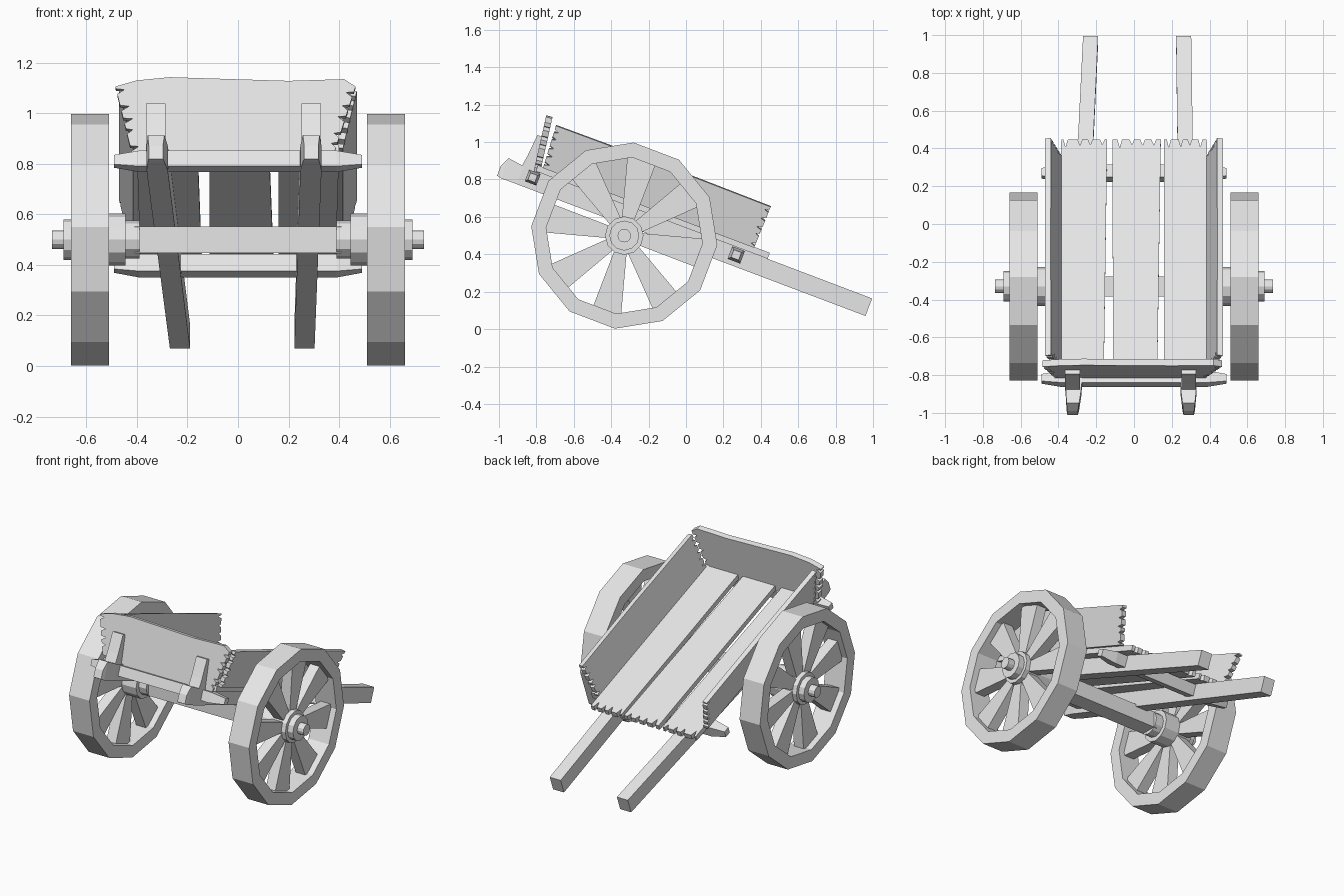
import bpy, bmesh, math, random
from mathutils import Vector

random.seed(4)
cube = bpy.data.objects.get("Cube")
if cube:
    bpy.data.objects.remove(cube)

TILT = math.radians(20.7)      # the whole bed slopes down to the rear
AXLE_Y, AXLE_Z = -0.33, 0.5

wood = bpy.data.materials.new("pale_grey_wood")
wood.use_nodes = True
wood.diffuse_color = (0.8, 0.8, 0.8, 1)
wood.node_tree.nodes["Principled BSDF"].inputs["Base Color"].default_value = (0.8, 0.8, 0.8, 1)


def loft(name, rings, closed=False, tilted=False):
    """Skin a row of equal point rings; cap the ends unless closed."""
    bm = bmesh.new()
    rows = [[bm.verts.new(p) for p in ring] for ring in rings]
    pairs = list(zip(rows, rows[1:])) + ([(rows[-1], rows[0])] if closed else [])
    for a, b in pairs:
        for i in range(len(a)):
            j = (i + 1) % len(a)
            bm.faces.new((a[i], a[j], b[j], b[i]))
    if not closed:
        bm.faces.new(rows[0])
        bm.faces.new(rows[-1])
    bmesh.ops.recalc_face_normals(bm, faces=bm.faces)
    mesh = bpy.data.meshes.new(name)
    bm.to_mesh(mesh)
    bm.free()
    mesh.materials.append(wood)
    obj = bpy.data.objects.new(name, mesh)
    bpy.context.collection.objects.link(obj)
    if tilted:
        obj.rotation_euler.x = -TILT
    return obj


def board(name, outline, origin, across, along, offset):
    """Extrude a 2D outline lying in the plane of two axes, inside the tilted bed."""
    o, a, b, t = map(Vector, (origin, across, along, offset))
    front = [o + a * p[0] + b * p[1] for p in outline]
    return loft(name, [front, [p + t for p in front]], tilted=True)


def splintered(p, q, count, depth):
    """Edge from p to q with V notches cut to its left."""
    p, q = Vector(p), Vector(q)
    d = q - p
    n = Vector((-d.y, d.x)).normalized()
    points = [p]
    for i in range(count):
        t = (i + 0.5 + random.uniform(-0.15, 0.15)) / count
        w = 0.2 / count
        points += [p + d * (t - w), p + d * t + n * depth * random.uniform(0.7, 1.2),
                   p + d * (t + w)]
    return points + [q]


def bar_ring(x, y, z, h):
    return [(x, y + sy * h, z + sz * h) for sy, sz in ((-1, -1), (1, -1), (1, 1), (-1, 1))]


def circle(x, r, sides, phase=0.0):
    return [(x, AXLE_Y + r * math.cos(phase + math.tau * i / sides),
             AXLE_Z + r * math.sin(phase + math.tau * i / sides)) for i in range(sides)]


# Shafts: tapered tip at the front, converging slightly to the rear
for side, front_x, rear_x in (("right", -0.325, -0.23), ("left", 0.29, 0.263)):
    rings = []
    for u, low, high, half in ((-1.235, 0.41, 0.465, 0.028), (-1.21, 0.405, 0.52, 0.033),
                               (-1.12, 0.405, 0.508, 0.042), (0.873, 0.405, 0.505, 0.04)):
        c = front_x + (rear_x - front_x) * (u + 1.235) / 2.1
        rings.append([(c - half, u, low), (c + half, u, low), (c + half, u, high), (c - half, u, high)])
    loft(side + "_shaft", rings, tilted=True)
    # Knee brace holding the front board
    profile = [(-1.13, 0.5), (-1.12, 0.57), (-1.11, 0.69), (-1.07, 0.69), (-1.04, 0.5)]
    loft(side + "_brace", [[(front_x + s * 0.039, u, v) for u, v in profile] for s in (-1, 1)],
         tilted=True)

# Cross bars with tapered ends
for name, u, v, half in (("front_crossbar", -1.053, 0.468, 0.033), ("rear_crossbar", 0.111, 0.466, 0.036)):
    loft(name, [bar_ring(x, u, v, h) for x, h in
                ((-0.49, half * 0.6), (-0.39, half), (0.39, half), (0.49, half * 0.6))], tilted=True)

# Floor planks, splintered at the rear
for name, f0, f1, r0, r1 in (("right_plank", -0.4, -0.16, -0.385, -0.142),
                             ("middle_plank", -0.112, 0.123, -0.113, 0.142),
                             ("left_plank", 0.16, 0.4, 0.16, 0.385)):
    outline = [(f0, -1.05), (f1, -1.05)] + splintered((r1, 0.275), (r0, 0.275), 4, 0.04)
    board(name, outline, (0, 0, 0.506), (1, 0, 0), (0, 1, 0), (0, 0, 0.034))

# Flared side boards, splintered at both ends
for name, s in (("right_side_board", -1), ("left_side_board", 1)):
    outline = splintered((0.187, 0), (0.193, 1), 5, 0.03)
    outline += [(-0.4, 1.02)] + splintered((-1.035, 1), (-1.02, 0), 5, 0.03)
    # Notches run along the unit height, so the outline is scaled by the flare vector
    board(name, outline, (s * 0.385, 0, 0.54), (0, 1, 0), (s * 0.055, 0, 0.236), (s * 0.03, 0, -0.005))

# Front board, leaning forward, with ragged sides and a wavy top
top = [(0.42, 0.3), (0.2, 0.293), (-0.27, 0.308), (-0.4, 0.295)]
outline = splintered((0.38, 0), (0.465, 0.27), 5, 0.03) + top
outline += splintered((-0.485, 0.27), (-0.42, 0), 5, 0.03)
board("front_board", outline, (0, -1.06, 0.5), (1, 0, 0), (0, -0.14, 0.99), (0, 0.035, 0.004))

# Axle beam between the wheels
loft("axle_beam", [bar_ring(x, AXLE_Y, AXLE_Z, 0.053) for x in (-0.41, 0.41)])

# Wheels
PHASE = math.radians(24.2)
for side, s in (("right", -1), ("left", 1)):
    # Twelve-sided rim
    rim = [circle(s * x, r, 12, PHASE) for x, r in
           ((0.51, 0.5), (0.66, 0.5), (0.66, 0.42), (0.51, 0.42))]
    loft(side + "_wheel_rim", rim, closed=True)
    # Stepped hub and axle tip
    hub = ((0.39, 0.075), (0.445, 0.075), (0.445, 0.103), (0.65, 0.103), (0.65, 0.08),
           (0.69, 0.08), (0.69, 0.036), (0.735, 0.036))
    loft(side + "_wheel_hub", [circle(s * x, r, 12) for x, r in hub])
    # Eight spokes widening towards the rim
    for k in range(8):
        a = math.radians(32 + 45 * k)
        out = Vector((0, math.cos(a), math.sin(a)))
        wide = Vector((0, -math.sin(a), math.cos(a)))
        rings = []
        for r, w in ((0.08, 0.032), (0.425, 0.08)):
            c = Vector((s * 0.585, AXLE_Y, AXLE_Z)) + out * r
            rings.append([c + wide * w * i + Vector((j * 0.035, 0, 0))
                          for i, j in ((-1, -1), (1, -1), (1, 1), (-1, 1))])
        loft(f"{side}_spoke_{k + 1}", rings)
